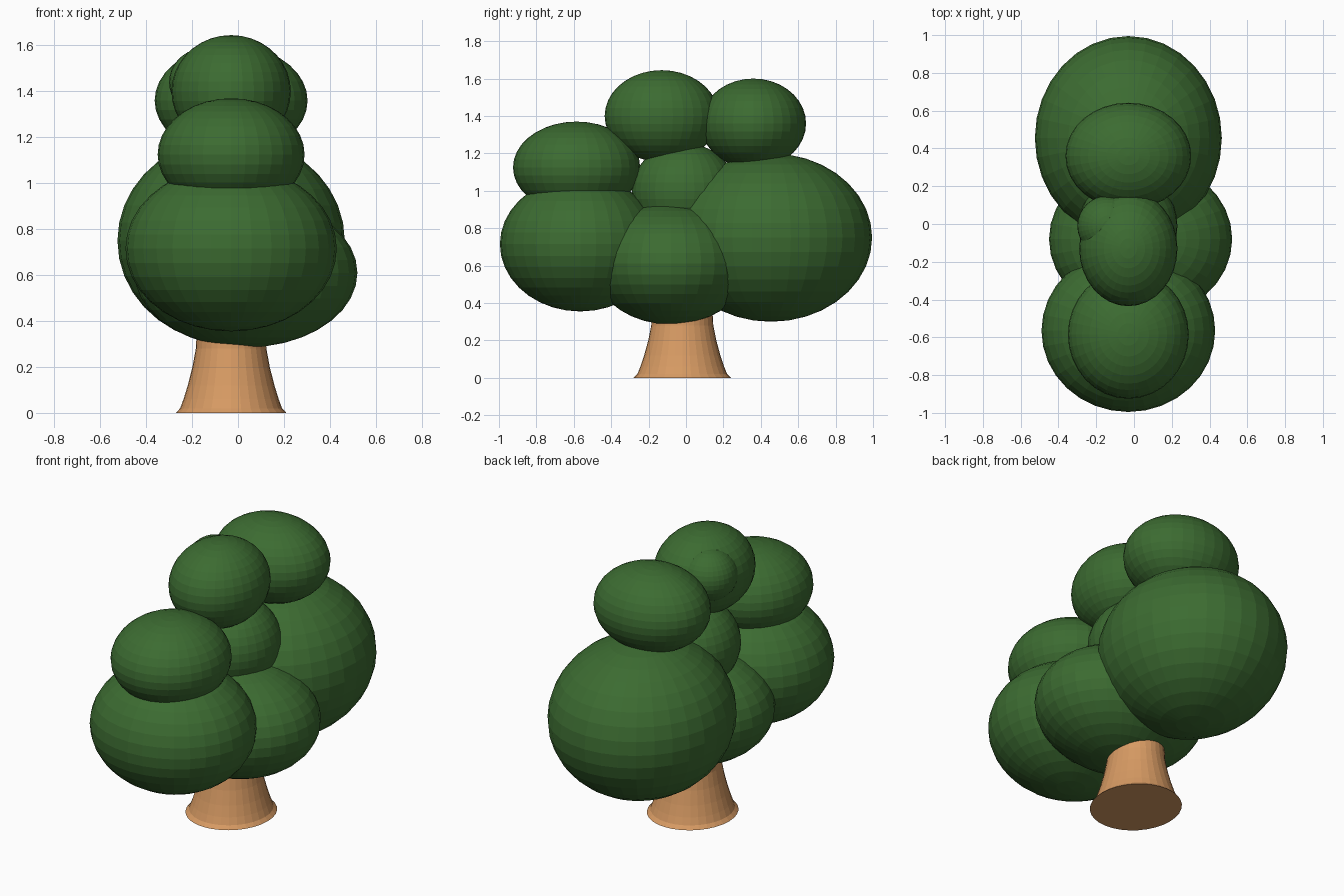
import bpy, bmesh, math
from mathutils import Matrix

if "Cube" in bpy.data.objects:
    bpy.data.objects.remove(bpy.data.objects["Cube"])


def material(name, rgb):
    m = bpy.data.materials.new(name)
    m.diffuse_color = (*rgb, 1.0)
    m.use_nodes = True
    m.node_tree.nodes["Principled BSDF"].inputs["Base Color"].default_value = m.diffuse_color
    return m


green = material("leaf green", (0.045, 0.148, 0.031))
brown = material("bark tan", (0.68, 0.325, 0.125))


def add_object(name, bm, mat):
    mesh = bpy.data.meshes.new(name)
    bm.to_mesh(mesh)
    bm.free()
    mesh.materials.append(mat)
    obj = bpy.data.objects.new(name, mesh)
    bpy.context.collection.objects.link(obj)
    return obj


def foliage(name, centre, radii):
    bm = bmesh.new()
    bmesh.ops.create_uvsphere(
        bm, u_segments=32, v_segments=18, radius=1.0,
        matrix=Matrix.Translation(centre) @ Matrix.Diagonal((*radii, 1.0)))
    add_object(name, bm, green)


# Foliage clumps: name, centre, radii
clumps = [
    ("back_foliage", (-0.03, 0.455, 0.75), (0.495, 0.54, 0.45)),
    ("front_foliage", (-0.03, -0.565, 0.715), (0.46, 0.43, 0.36)),
    ("lower_foliage", (0.035, -0.08, 0.61), (0.485, 0.42, 0.325)),
    ("middle_foliage", (-0.03, -0.01, 1.0), (0.26, 0.28, 0.255)),
    ("front_upper_foliage", (-0.03, -0.585, 1.125), (0.32, 0.34, 0.245)),
    ("top_foliage", (-0.03, -0.13, 1.40), (0.26, 0.305, 0.245)),
    ("top_side_bump", (-0.14, -0.01, 1.44), (0.16, 0.16, 0.15)),
    ("back_upper_foliage", (-0.03, 0.36, 1.36), (0.333, 0.282, 0.24)),
]
for clump in clumps:
    foliage(*clump)

# Flared trunk: rings of (height, radius), capped at both ends
profile = [(0.0, 0.26), (0.02, 0.24), (0.06, 0.224), (0.12, 0.204),
           (0.2, 0.182), (0.28, 0.166), (0.55, 0.15)]
sides = 32
bm = bmesh.new()
rings = []
for z, r in profile:
    rings.append([bm.verts.new((-0.03 + 0.925 * r * math.cos(2 * math.pi * i / sides),
                                -0.02 + r * math.sin(2 * math.pi * i / sides), z))
                  for i in range(sides)])
for low, high in zip(rings, rings[1:]):
    for i in range(sides):
        j = (i + 1) % sides
        bm.faces.new((low[i], low[j], high[j], high[i]))
bm.faces.new(rings[0][::-1])
bm.faces.new(rings[-1])
add_object("trunk", bm, brown)
